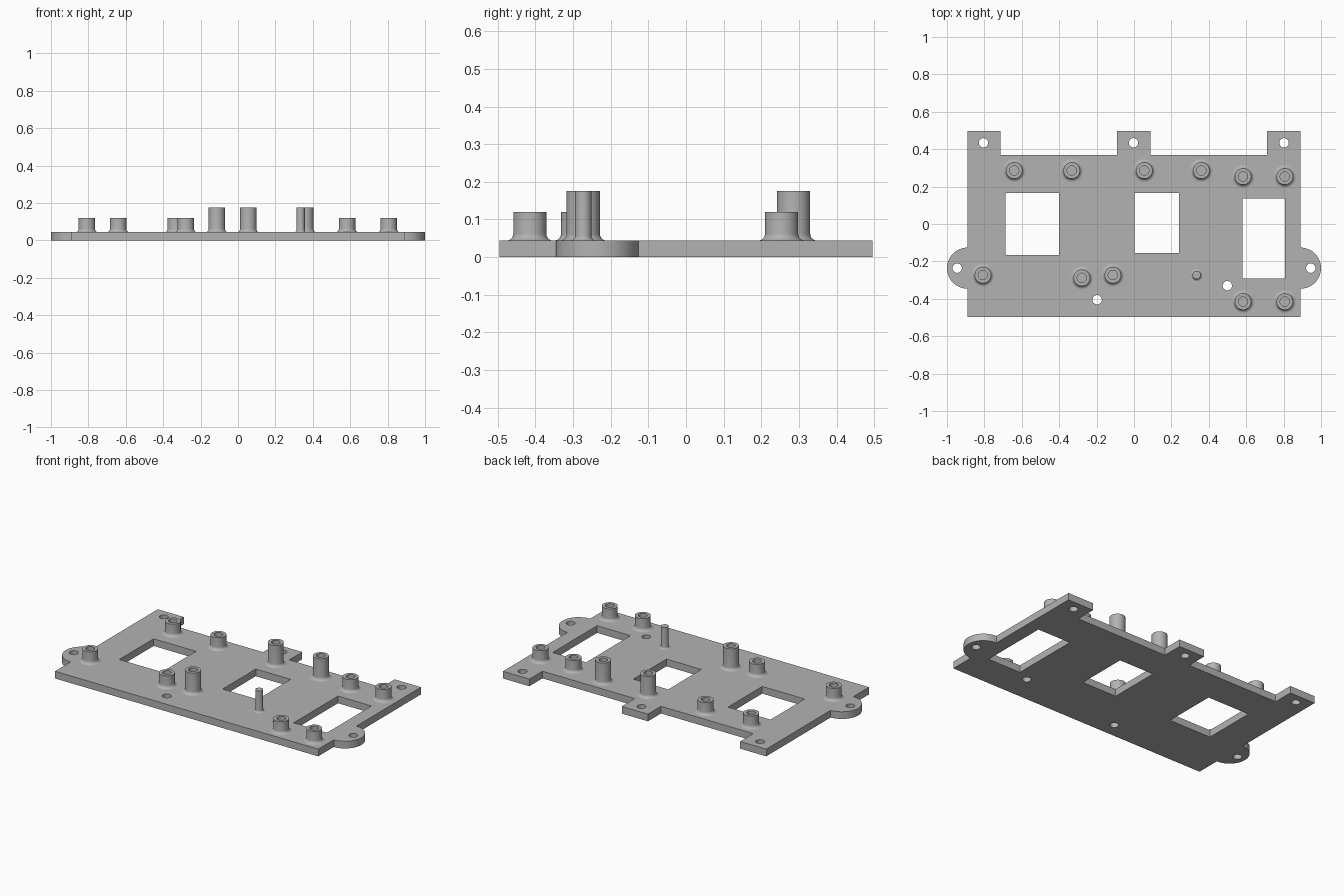
import bpy, bmesh
from math import pi, sin, cos
from mathutils import Vector

if "Cube" in bpy.data.objects:
    bpy.data.objects.remove(bpy.data.objects["Cube"], do_unlink=True)

THICK = 0.044
HALF_X, BACK_Y, TAB_Y = 0.89, 0.37, 0.496
EAR_Y, EAR_R = -0.236, 0.11

grey = bpy.data.materials.new("plain grey")
grey.use_nodes = True
grey.diffuse_color = (0.45, 0.45, 0.45, 1)
grey.node_tree.nodes["Principled BSDF"].inputs["Base Color"].default_value = (0.45, 0.45, 0.45, 1)


def arc(cx, cy, r, start, end, steps):
    return [(cx + r * cos(start + (end - start) * i / steps),
             cy + r * sin(start + (end - start) * i / steps)) for i in range(steps + 1)]


def circle(cx, cy, r=0.025):
    return arc(cx, cy, r, 0, 2 * pi, 32)[:-1]


def rectangle(x0, x1, y0, y1):
    return [(x0, y0), (x1, y0), (x1, y1), (x0, y1)]


def add_object(name, mesh):
    obj = bpy.data.objects.new(name, mesh)
    bpy.context.collection.objects.link(obj)
    return obj


def smooth(obj):
    bpy.ops.object.select_all(action='DESELECT')
    obj.select_set(True)
    bpy.context.view_layer.objects.active = obj
    bpy.ops.object.shade_smooth_by_angle(angle=pi / 6)


def flat_plate(name, loops):
    """Fill nested closed loops and give them thickness."""
    curve = bpy.data.curves.new(name, 'CURVE')
    curve.dimensions = '2D'
    curve.fill_mode = 'BOTH'
    curve.extrude = THICK / 2
    for loop in loops:
        spline = curve.splines.new('POLY')
        spline.points.add(len(loop) - 1)
        for point, (x, y) in zip(spline.points, loop):
            point.co = (x, y, 0, 1)
        spline.use_cyclic_u = True
    helper = add_object(name + "_outline", curve)
    depsgraph = bpy.context.evaluated_depsgraph_get()
    mesh = bpy.data.meshes.new_from_object(helper.evaluated_get(depsgraph))
    bpy.data.objects.remove(helper, do_unlink=True)
    bpy.data.curves.remove(curve)
    bm = bmesh.new()
    bm.from_mesh(mesh)
    bmesh.ops.remove_doubles(bm, verts=bm.verts, dist=0.0001)
    bmesh.ops.recalc_face_normals(bm, faces=bm.faces)
    bmesh.ops.translate(bm, verts=bm.verts, vec=(0, 0, THICK / 2))
    bm.to_mesh(mesh)
    bm.free()
    mesh.materials.clear()
    mesh.materials.append(grey)
    obj = add_object(name, mesh)
    smooth(obj)
    return obj


def post_mesh(name, radius, height, fillet, bore=0):
    """Lathe a post with a filleted foot and an optional blind bore."""
    profile = arc(radius + fillet, THICK + fillet, fillet, 1.5 * pi, pi, 6)
    profile.append((radius, height))
    if bore:
        profile += [(bore, height), (bore, THICK + 0.001), (0, THICK + 0.001)]
    else:
        profile.append((0, height))
    bm = bmesh.new()
    verts = [bm.verts.new((r, 0, z)) for r, z in profile]
    edges = [bm.edges.new(pair) for pair in zip(verts, verts[1:])]
    bmesh.ops.spin(bm, geom=verts + edges, cent=(0, 0, 0), axis=(0, 0, 1),
                   angle=2 * pi, steps=40, use_duplicate=False)
    bmesh.ops.remove_doubles(bm, verts=bm.verts, dist=0.0001)
    bmesh.ops.recalc_face_normals(bm, faces=bm.faces)
    # The surface is open below, so make sure the top rim faces up
    rim = max(bm.faces, key=lambda f: f.calc_center_median().z)
    top = [f for f in bm.faces if abs(f.normal.z) > 0.99 and
           f.calc_center_median().z > rim.calc_center_median().z - 0.03]
    if sum(f.normal.z for f in top) < 0:
        bmesh.ops.reverse_faces(bm, faces=bm.faces)
    mesh = bpy.data.meshes.new(name)
    bm.to_mesh(mesh)
    bm.free()
    mesh.materials.append(grey)
    return mesh


# Base plate outline: rounded side ears and three tabs along the back
outline = [(-HALF_X, -TAB_Y), (HALF_X, -TAB_Y)]
outline += arc(HALF_X, EAR_Y, EAR_R, -pi / 2, pi / 2, 24)
outline += [(HALF_X, TAB_Y), (0.712, TAB_Y), (0.712, BACK_Y),
            (0.087, BACK_Y), (0.087, TAB_Y), (-0.09, TAB_Y), (-0.09, BACK_Y),
            (-0.714, BACK_Y), (-0.714, TAB_Y), (-HALF_X, TAB_Y)]
outline += arc(-HALF_X, EAR_Y, EAR_R, pi / 2, 1.5 * pi, 24)

# Rectangular windows and screw holes
windows = [rectangle(-0.687, -0.4, -0.165, 0.166),
           rectangle(0.004, 0.24, -0.154, 0.166),
           rectangle(0.58, 0.806, -0.292, 0.137)]
holes = [circle(x, y) for x, y in (
    (-0.805, 0.434), (-0.003, 0.434), (0.802, 0.434),
    (-0.945, EAR_Y), (0.945, EAR_Y), (-0.197, -0.405), (0.499, -0.33))]
flat_plate("base_plate", [outline] + windows + holes)

# Standoffs in two heights, and one thin locating pin
posts = {
    "short_standoff": (post_mesh("short_standoff", 0.044, 0.12, 0.018, 0.025),
                       [(-0.641, 0.286), (-0.333, 0.286), (0.583, 0.254), (0.806, 0.254),
                        (-0.808, -0.273), (-0.279, -0.288), (0.583, -0.415), (0.806, -0.415)]),
    "tall_standoff": (post_mesh("tall_standoff", 0.044, 0.176, 0.018, 0.025),
                      [(0.055, 0.286), (0.36, 0.286), (-0.113, -0.273)]),
    "locating_pin": (post_mesh("locating_pin", 0.022, 0.176, 0.012), [(0.335, -0.273)]),
}
for name, (mesh, places) in posts.items():
    for i, (x, y) in enumerate(places):
        obj = add_object(f"{name}_{i + 1}", mesh)
        obj.location = Vector((x, y, 0))
        if i == 0:
            smooth(obj)
